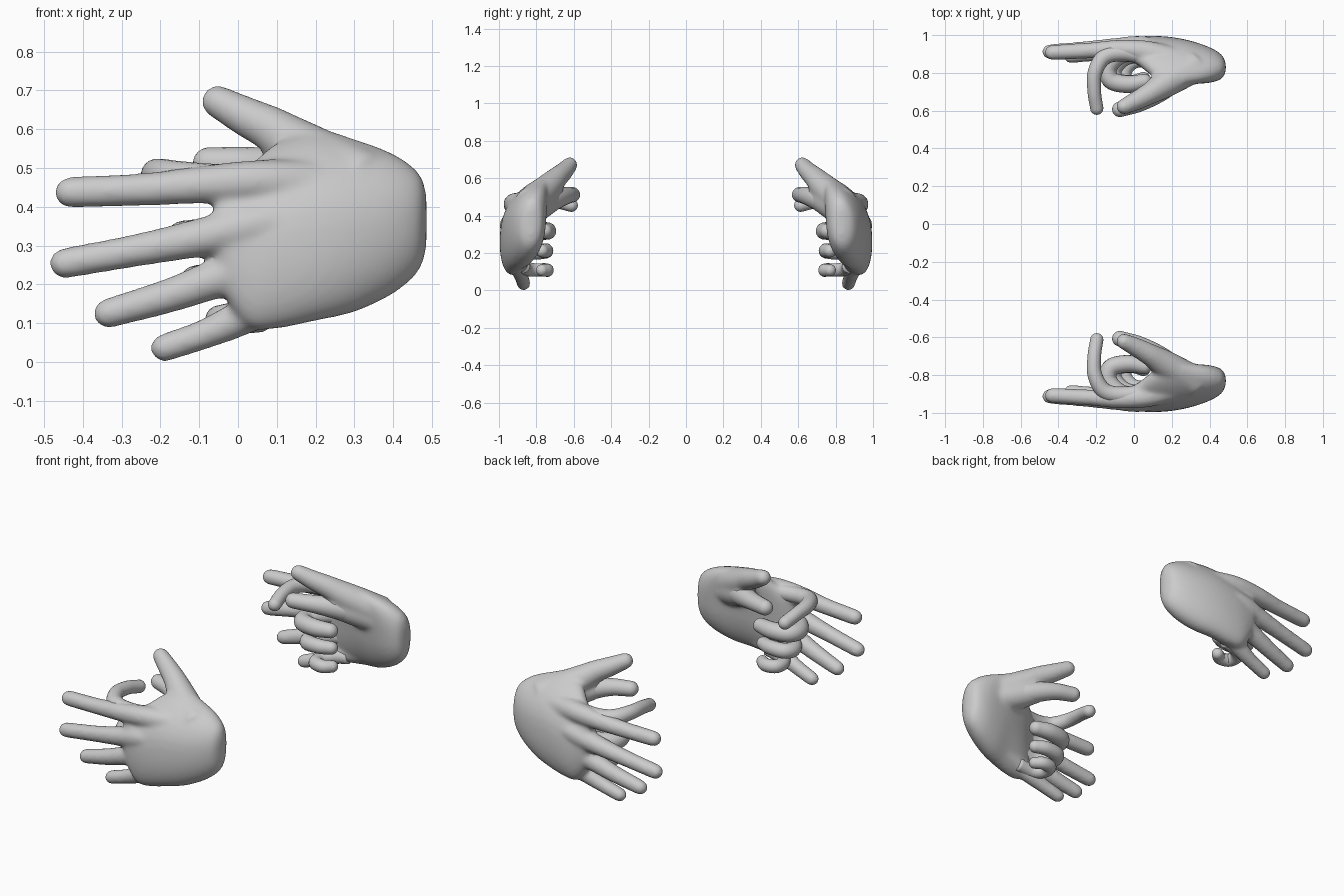
import bpy, bmesh
from math import sin, cos, pi, copysign
from mathutils import Vector

cube = bpy.data.objects.get("Cube")
if cube:
    bpy.data.objects.remove(cube)

GREY = (0.6, 0.6, 0.6, 1)
skin = bpy.data.materials.new("plain grey")
skin.use_nodes = True
skin.diffuse_color = GREY
skin.node_tree.nodes["Principled BSDF"].inputs["Base Color"].default_value = GREY


def loft(bm, rings):
    """Skin a closed surface over rings that have equal point counts."""
    loops = [[bm.verts.new(p) for p in ring] for ring in rings]
    n = len(loops[0])
    for a, b in zip(loops, loops[1:]):
        for i in range(n):
            j = (i + 1) % n
            bm.faces.new((a[i], a[j], b[j], b[i]))
    bm.faces.new(loops[0][::-1])
    bm.faces.new(loops[-1])


def spline(a, b, c, d, t):
    return 0.5 * (2 * b + (c - a) * t + (2 * a - 5 * b + 4 * c - d) * t * t
                  + (3 * b - a - 3 * c + d) * t ** 3)


def finger(bm, path, sides=20, steps=8):
    """Smooth tapered tube through (x, y, z, radius) points, with a round tip."""
    pts = [Vector(p) for p in path]
    pts = [2 * pts[0] - pts[1]] + pts + [2 * pts[-1] - pts[-2]]
    line = [spline(*pts[k:k + 4], s / steps)
            for k in range(len(pts) - 3) for s in range(steps)] + [pts[-2]]
    end, r = line[-1].xyz, line[-1].w
    axis = (end - line[-2].xyz).normalized()
    for k in range(1, 7):
        a = k * pi / 2 / 6.2
        line.append(Vector((*(end + axis * r * sin(a)), r * cos(a))))
    rings, side = [], Vector((0, 0, 1))
    for k, p in enumerate(line):
        t = (line[min(k + 1, len(line) - 1)].xyz - line[max(k - 1, 0)].xyz).normalized()
        side = (side - t * side.dot(t)).normalized()
        other = t.cross(side)
        rings.append([p.xyz + p.w * (cos(q) * side + sin(q) * other)
                      for q in (2 * pi * i / sides for i in range(sides))])
    loft(bm, rings)


def palm(bm, sections, sides=40):
    """Ovals along x, sheared so the thumb edge leans toward the palm side."""
    rows = [Vector(s) for s in sections]
    rows = [rows[0]] + rows + [rows[-1]]
    fine = [[spline(*(rows[k + m][c] for m in range(4)), s / 4) for c in range(6)]
            for k in range(len(rows) - 3) for s in range(4)] + [list(rows[-1])]
    rings = []
    for x, z0, z1, y0, y1, lean in fine:
        ring = []
        for i in range(sides):
            q = 2 * pi * i / sides
            u = copysign(abs(cos(q)) ** 0.95, cos(q))
            v = copysign(abs(sin(q)) ** 0.9, sin(q))
            y = (y0 + y1) / 2 + u * (y1 - y0) / 2 + lean * (0.3 * v + max(v, 0) ** 2)
            ring.append(Vector((x, y, (z0 + z1) / 2 + v * (z1 - z0) / 2)))
        rings.append(ring)
    loft(bm, rings)


def finish(name, bm, side, voxel, rounds):
    """Flip to the chosen hand, fuse the volumes and soften the joins."""
    for v in bm.verts:
        v.co.y *= side
    bmesh.ops.recalc_face_normals(bm, faces=bm.faces)
    me = bpy.data.meshes.new(name)
    bm.to_mesh(me)
    bm.free()
    ob = bpy.data.objects.new(name, me)
    bpy.context.collection.objects.link(ob)
    me.materials.append(skin)
    me.shade_smooth()
    if voxel:
        fuse = ob.modifiers.new("fuse", 'REMESH')
        fuse.mode, fuse.voxel_size, fuse.use_smooth_shade = 'VOXEL', voxel, True
        soft = ob.modifiers.new("soften", 'SMOOTH')
        soft.factor, soft.iterations = 0.5, rounds


# Palm sections: x, low z, high z, back y, palm y, lean
PALM = [
    (0.486, 0.29, 0.44, -0.85, -0.81, 0),
    (0.465, 0.232, 0.49, -0.895, -0.77, 0.01),
    (0.40, 0.175, 0.537, -0.935, -0.75, 0.03),
    (0.30, 0.128, 0.575, -0.968, -0.755, 0.06),
    (0.20, 0.105, 0.60, -0.985, -0.775, 0.09),
    (0.10, 0.085, 0.565, -0.993, -0.81, 0.07),
    (0.03, 0.088, 0.51, -0.99, -0.845, 0.04),
    (-0.03, 0.16, 0.485, -0.978, -0.87, 0.02),
    (-0.06, 0.25, 0.45, -0.955, -0.895, 0),
]
# Open pose: x, y, z, radius
OPEN = [
    [(0.20, -0.88, 0.46, 0.06), (0.06, -0.915, 0.465, 0.057), (-0.09, -0.925, 0.457, 0.05),
     (-0.24, -0.918, 0.445, 0.043), (-0.433, -0.908, 0.437, 0.041)],
    [(0.20, -0.91, 0.37, 0.055), (0.04, -0.938, 0.352, 0.058), (-0.09, -0.935, 0.322, 0.051),
     (-0.26, -0.925, 0.288, 0.043), (-0.447, -0.912, 0.254, 0.04)],
    [(0.20, -0.91, 0.27, 0.05), (0.06, -0.928, 0.25, 0.058), (-0.05, -0.92, 0.216, 0.052),
     (-0.18, -0.908, 0.17, 0.045), (-0.335, -0.89, 0.125, 0.039)],
    [(0.20, -0.88, 0.18, 0.05), (0.06, -0.895, 0.137, 0.05), (-0.02, -0.886, 0.1, 0.045),
     (-0.09, -0.878, 0.07, 0.039), (-0.19, -0.868, 0.036, 0.037)],
    [(0.33, -0.84, 0.46, 0.085), (0.17, -0.745, 0.545, 0.075), (0.09, -0.695, 0.598, 0.06),
     (0.02, -0.657, 0.633, 0.052), (-0.052, -0.622, 0.671, 0.043)],
    # Fleshy root of the curled thumb
    [(0.34, -0.84, 0.42, 0.08), (0.20, -0.765, 0.47, 0.08), (0.11, -0.695, 0.492, 0.058)],
]
# Second, curled pose
CURLED = {
    "index": [(0.1, -0.88, 0.465, 0.045), (-0.05, -0.905, 0.466, 0.044),
              (-0.155, -0.885, 0.475, 0.043), (-0.207, -0.80, 0.485, 0.039),
              (-0.21, -0.70, 0.477, 0.036), (-0.197, -0.613, 0.455, 0.035)],
    "middle": [(0.08, -0.91, 0.34, 0.048), (-0.06, -0.90, 0.325, 0.048),
               (-0.135, -0.83, 0.317, 0.047), (-0.12, -0.76, 0.318, 0.047),
               (-0.03, -0.74, 0.318, 0.046), (0.055, -0.755, 0.318, 0.04)],
    "ring": [(0.08, -0.90, 0.235, 0.045), (-0.04, -0.885, 0.215, 0.044),
             (-0.105, -0.82, 0.206, 0.042), (-0.09, -0.76, 0.21, 0.041),
             (-0.01, -0.75, 0.213, 0.039), (0.05, -0.77, 0.212, 0.035)],
    "little": [(0.09, -0.87, 0.13, 0.035), (0, -0.86, 0.117, 0.038),
               (-0.045, -0.81, 0.11, 0.036), (-0.038, -0.755, 0.11, 0.036),
               (0.015, -0.743, 0.108, 0.035), (0.055, -0.77, 0.108, 0.032)],
    "thumb": [(0.28, -0.82, 0.44, 0.07), (0.14, -0.71, 0.487, 0.06),
              (0.03, -0.642, 0.507, 0.047), (-0.075, -0.607, 0.512, 0.041)],
}

for hand, side in (("front", 1), ("back", -1)):
    # Palm, open fingers and thumb fused into one soft body
    bm = bmesh.new()
    palm(bm, PALM)
    for path in OPEN:
        finger(bm, path)
    finish(hand + "_open_hand", bm, side, 0.009, 20)
    # Curled fingers inside the palm
    for digit, path in CURLED.items():
        bm = bmesh.new()
        finger(bm, path)
        finish(hand + "_curled_" + digit, bm, side, 0, 0)
